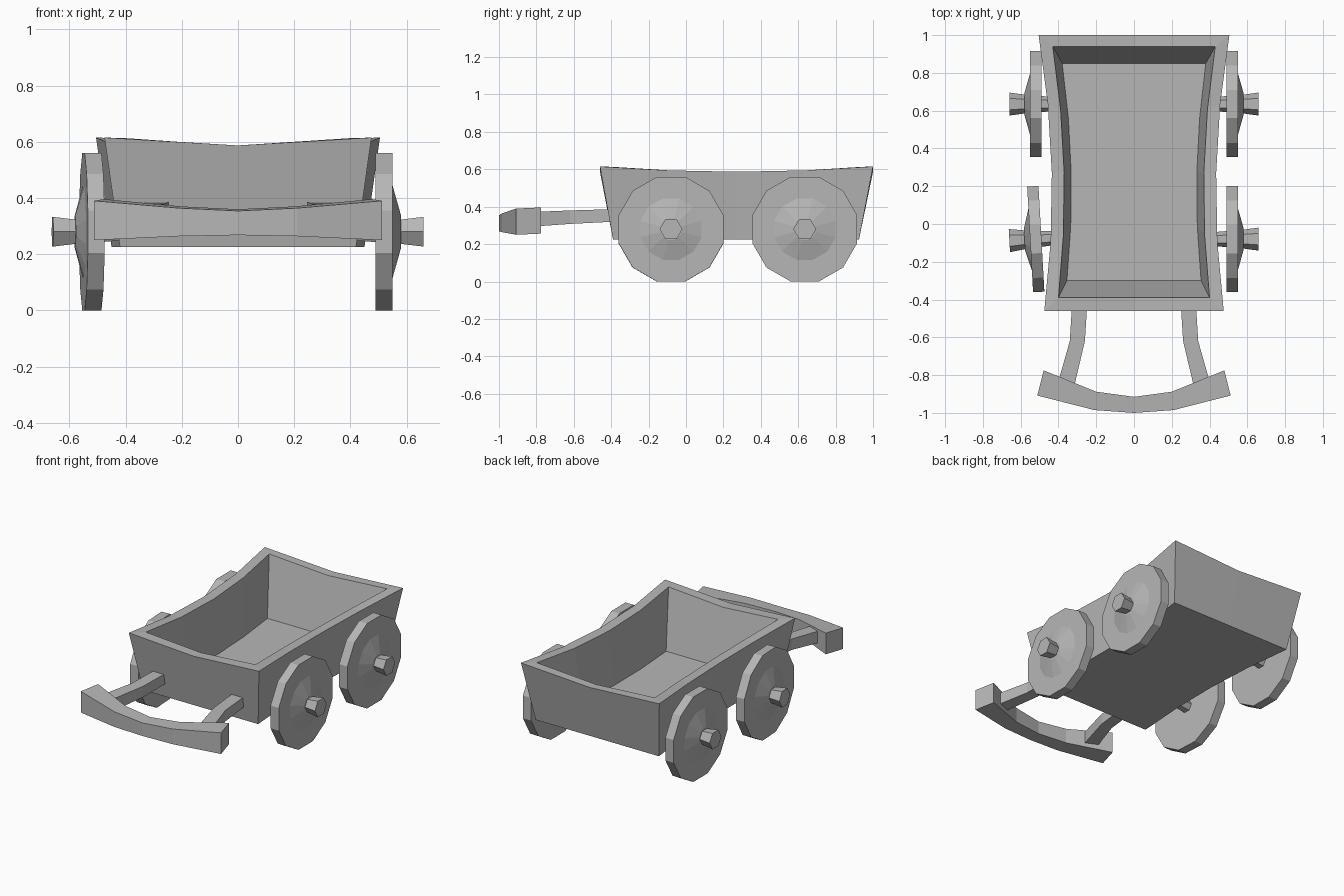
import bpy
import bmesh
import math
from mathutils import Vector

cube = bpy.data.objects.get("Cube")
if cube:
    bpy.data.objects.remove(cube, do_unlink=True)

# Single plain grey for the whole wagon
GREY = (0.47, 0.47, 0.47, 1.0)
grey = bpy.data.materials.new("plain_grey")
grey.use_nodes = True
grey.diffuse_color = GREY
grey.node_tree.nodes["Principled BSDF"].inputs["Base Color"].default_value = GREY


def skin(name, rings):
    """Join equal-sized closed rings of points and cap both ends."""
    bm = bmesh.new()
    loops = [[bm.verts.new(p) for p in ring] for ring in rings]
    for a, b in zip(loops, loops[1:]):
        n = len(a)
        for i in range(n):
            j = (i + 1) % n
            bm.faces.new((a[i], a[j], b[j], b[i]))
    bm.faces.new(loops[0])
    bm.faces.new(loops[-1])
    bmesh.ops.recalc_face_normals(bm, faces=bm.faces[:])
    mesh = bpy.data.meshes.new(name)
    bm.to_mesh(mesh)
    bm.free()
    mesh.materials.append(grey)
    obj = bpy.data.objects.new(name, mesh)
    bpy.context.scene.collection.objects.link(obj)
    return obj


def bed_ring(front_y, back_y, front_x, back_x, pinch, z, sag=0.0):
    """Wagon outline with pinched long sides and sagging edges."""
    steps = 4
    right = []
    for i in range(steps + 1):
        t = i / steps
        bow = 4 * t * (1 - t)
        x = front_x + (back_x - front_x) * t - pinch * bow
        right.append(Vector((x, front_y + (back_y - front_y) * t, z - sag * bow)))
    left = [Vector((-p.x, p.y, p.z)) for p in reversed(right)]
    back_mid = Vector((0, back_y, z - sag))
    front_mid = Vector((0, front_y, z - sag))
    return right + [back_mid] + left + [front_mid]


# Wagon bed: outside, rim, inside and floor in one skin
skin("wagon_bed", [
    bed_ring(-0.39, 0.925, 0.42, 0.45, 0.04, 0.225),
    bed_ring(-0.46, 1.0, 0.475, 0.505, 0.055, 0.615, 0.028),
    bed_ring(-0.39, 0.94, 0.40, 0.43, 0.045, 0.613, 0.028),
    bed_ring(-0.30, 0.85, 0.355, 0.38, 0.035, 0.235),
])


def lathe_x(name, sides, offset, profile):
    """Polygonal solid turned around the x axis."""
    angles = [offset + 2 * math.pi * i / sides for i in range(sides)]
    return skin(name, [[(x, r * math.cos(a), r * math.sin(a)) for a in angles]
                       for x, r in profile])


# Four wheels with tapered hubs; one front wheel is slightly askew
WHEEL = [(-0.03, 0.29), (0.03, 0.29), (0.03, 0.17), (0.06, 0.06)]
HUB = [(-0.12, 0.035), (0.06, 0.05), (0.14, 0.061)]
for end, y in (("front", -0.08), ("back", 0.635)):
    for side, s in (("left", 1), ("right", -1)):
        tilt = math.radians(3.2) if (end, side) == ("front", "right") else 0
        for part, sides, offset, prof in (("wheel", 12, math.pi / 12, WHEEL),
                                          ("hub", 6, 0, HUB)):
            obj = lathe_x(f"{end}_{side}_{part}", sides, offset,
                          [(s * x, r) for x, r in prof])
            obj.location = (s * 0.52, y, 0.28)
            obj.rotation_euler.z = tilt

# Two bent pull arms: y, centre x, half width, bottom z, top z
ARM = [(-0.38, 0.285, 0.04, 0.32, 0.387), (-0.62, 0.30, 0.04, 0.308, 0.38),
       (-0.87, 0.365, 0.046, 0.29, 0.37)]
for side, s in (("left", 1), ("right", -1)):
    skin(f"{side}_pull_arm", [
        [(s * (x - w), y, lo), (s * (x + w), y, lo),
         (s * (x + w), y, hi), (s * (x - w), y, hi)]
        for y, x, w, lo, hi in ARM])

# Curved crossbar: outer x, outer y, inner x, inner y, bottom z, top z
BAR = [(0.0, -1.0, 0.0, -0.915, 0.268, 0.354),
       (0.21, -0.985, 0.20, -0.888, 0.264, 0.364),
       (0.512, -0.908, 0.478, -0.775, 0.25, 0.39)]
stations = [(-a, b, -c, d, lo, hi) for a, b, c, d, lo, hi in reversed(BAR[1:])] + BAR
skin("crossbar_handle", [
    [(ox, oy, lo), (ix, iy, lo + 0.006), (ix, iy, hi + 0.006), (ox, oy, hi)]
    for ox, oy, ix, iy, lo, hi in stations])
